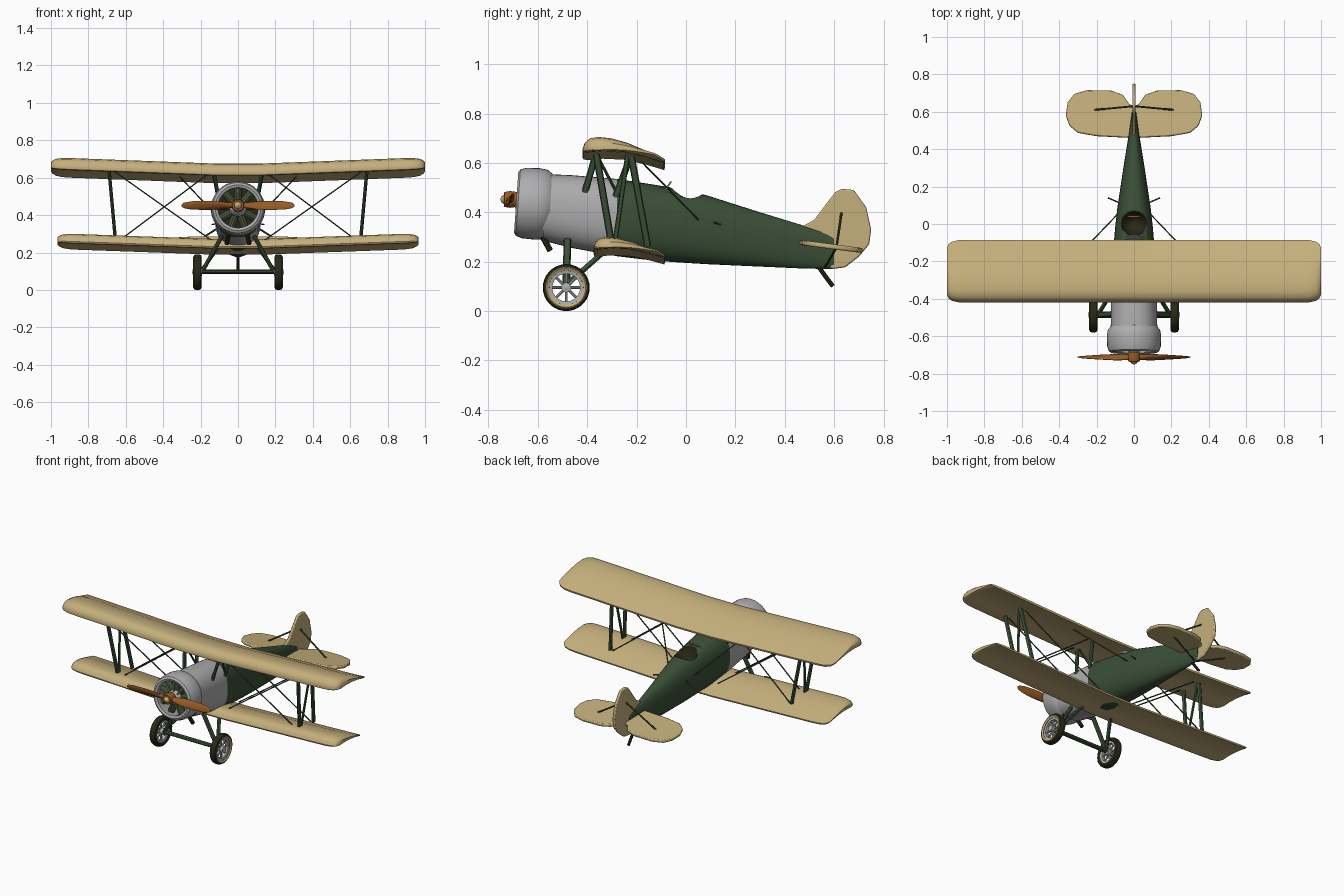
import bpy, bmesh, math
from mathutils import Vector

if "Cube" in bpy.data.objects:
    bpy.data.objects.remove(bpy.data.objects["Cube"])


def material(name, rgb):
    m = bpy.data.materials.new(name)
    m.diffuse_color = (*rgb, 1)
    m.use_nodes = True
    m.node_tree.nodes["Principled BSDF"].inputs["Base Color"].default_value = m.diffuse_color
    return m


TAN = material("tan fabric", (0.56, 0.43, 0.20))
GREEN = material("dark green", (0.042, 0.078, 0.038))
GRAY = material("light gray metal", (0.42, 0.42, 0.43))
WOOD = material("brown wood", (0.31, 0.105, 0.018))
DARK = material("dark olive rubber", (0.022, 0.021, 0.008))


def finish(name, bm, *mats, angle=40):
    """Turn a bmesh into a shaded object."""
    bmesh.ops.recalc_face_normals(bm, faces=bm.faces)
    me = bpy.data.meshes.new(name)
    bm.to_mesh(me)
    bm.free()
    ob = bpy.data.objects.new(name, me)
    bpy.context.collection.objects.link(ob)
    for m in mats:
        me.materials.append(m)
    bpy.ops.object.select_all(action='DESELECT')
    ob.select_set(True)
    bpy.context.view_layer.objects.active = ob
    bpy.ops.object.shade_smooth_by_angle(angle=math.radians(angle))
    return ob


def loft(name, rings, *mats, rule=None, closed=False):
    """Skin closed cross-sections; closed joins the last one to the first."""
    bm = bmesh.new()
    rows = [[bm.verts.new(p) for p in r] for r in rings]
    n = len(rows[0])
    pairs = list(zip(rows, rows[1:]))
    if closed:
        pairs.append((rows[-1], rows[0]))
    for a, b in pairs:
        for i in range(n):
            bm.faces.new((a[i], a[(i + 1) % n], b[(i + 1) % n], b[i]))
    if not closed:
        bm.faces.new(rows[0])
        bm.faces.new(rows[-1])
    if rule:
        for f in bm.faces:
            f.material_index = rule(f)
    return finish(name, bm, *mats)


def lathe(name, profile, loc, mat, axis='Y', steps=32, tilt=0.0):
    """Revolve a closed (radius, offset) profile around an axis."""
    rings = []
    for k in range(steps):
        a = 2 * math.pi * k / steps
        c, s = math.cos(a), math.sin(a)
        rings.append([(r * c, o, r * s) if axis == 'Y' else (o, r * c, r * s) for r, o in profile])
    ob = loft(name, rings, mat, closed=True)
    ob.location = loc
    ob.rotation_euler.x = tilt
    return ob


def rod(name, a, b, r, mat=GREEN, flat=1.0, sides=8):
    """Straight strut; flat widens it fore and aft."""
    a, b = Vector(a), Vector(b)
    d = (b - a).normalized()
    u = Vector((0, 1, 0)) - d * d.y
    if u.length < 0.1:
        u = Vector((1, 0, 0)) - d * d.x
    u.normalize()
    w = d.cross(u)
    ring = [u * (r * flat * math.cos(t)) + w * (r * math.sin(t))
            for t in (2 * math.pi * i / sides for i in range(sides))]
    return loft(name, [[a + p for p in ring], [b + p for p in ring]], mat)


def plate(name, outline, push, mat, bevel=0.006):
    """Extrude a flat outline symmetrically along push."""
    push = Vector(push) / 2
    ob = loft(name, [[Vector(p) - push for p in outline], [Vector(p) + push for p in outline]], mat)
    mod = ob.modifiers.new("rounded rim", 'BEVEL')
    mod.width, mod.segments, mod.limit_method = bevel, 2, 'ANGLE'
    return ob


# Fuselage: y, top, bottom, half width
STATIONS = [(-0.58, .555, .285, .125), (-0.46, .55, .255, .123), (-0.28, .535, .222, .122),
            (-0.13, .512, .204, .110), (-0.03, .495, .197, .102), (0.08, .47, .190, .090),
            (0.3, .40, .180, .057), (0.48, .345, .172, .028), (0.6, .31, .170, .012)]


def body_ring(y, top, bot, w, n=40):
    out = []
    for i in range(n):
        c, s = math.cos(2 * math.pi * i / n), math.sin(2 * math.pi * i / n)
        x = math.copysign(abs(c) ** 0.85, c) * w
        z = (top + bot) / 2 + math.copysign(abs(s) ** 0.85, s) * (top - bot) / 2
        out.append((x, y, z))
    return out


def body_colour(f):
    y = f.calc_center_median().y
    return 2 if y < -0.575 else 1 if y < -0.28 else 0


fuselage = loft("fuselage", [body_ring(*s) for s in STATIONS], GREEN, GRAY, DARK, rule=body_colour)

# Cockpit opening
bm = bmesh.new()
bmesh.ops.create_uvsphere(bm, u_segments=24, v_segments=14, radius=1)
for v in bm.verts:
    v.co = Vector((v.co.x * .078, v.co.y * .068 + .005, v.co.z * .115 + .515))
cutter = finish("cockpit_cutter", bm, DARK)
cutter.hide_render = True
cutter.hide_set(True)
cut = fuselage.modifiers.new("cockpit", 'BOOLEAN')
cut.object, cut.solver, cut.material_mode = cutter, 'EXACT', 'TRANSFER'

# Windscreen, seat back and headrest
arc = [math.pi * i / 10 for i in range(11)]
plate("windscreen", [(.055 * math.cos(t), -.095 + .035 * math.sin(t), .475 + .05 * math.sin(t)) for t in arc],
      (0, .006, -.004), GRAY, .002)
plate("seat_back", [(.042 * math.cos(t), .04, .40 + .05 * math.sin(t)) for t in arc], (0, .012, 0), WOOD, .003)

# Cowling, engine and crankcase
NOSE, TILT = (0, -.62, .435), -0.07
lathe("cowling", [(.108, -.062), (.122, -.068), (.135, -.06), (.143, -.035), (.145, .02), (.141, .05),
                  (.127, .07), (.115, .07), (.118, .0), (.108, -.045)], NOSE, GRAY, steps=40, tilt=TILT)
lathe("crankcase", [(0, -.075), (.022, -.072), (.045, -.045), (.05, .04), (0, .04)], NOSE, GRAY, tilt=TILT)
for k in range(9):
    a = 2 * math.pi * k / 9 + math.pi / 2
    dx, dz = math.cos(a), math.sin(a)
    p = lambda r, y=-.63: (r * dx, y, .436 + r * dz)
    rod("engine_cylinder", p(.04), p(.113), .021, GREEN, sides=12)
    rod("push_rod", p(.035, -.665), p(.105, -.66), .005, TAN)

# Propeller and hub
sections = [(0, .030, .030, 60), (.04, .036, .026, 50), (.1, .052, .020, 35), (.18, .054, .014, 25),
            (.25, .046, .010, 18), (.29, .030, .007, 14), (.302, .010, .004, 12)]
for sx in (1, -1):
    rings = []
    for x, chord, thick, twist in sections:
        t = math.radians(twist) * sx
        ring = []
        for i in range(12):
            a = 2 * math.pi * i / 12
            u, v = chord / 2 * math.cos(a), thick / 2 * math.sin(a)
            ring.append((sx * x, -.712 + u * math.sin(t) + v * math.cos(t),
                         .452 + u * math.cos(t) - v * math.sin(t)))
        rings.append(ring)
    loft("propeller_blade", rings, WOOD)
lathe("propeller_hub", [(0, -.026), (.03, -.024), (.034, .0), (.03, .028), (0, .028)], (0, -.712, .452), WOOD)
lathe("hub_cap", [(0, -.04), (.012, -.036), (.02, -.024), (.02, -.01), (0, -.01)], (0, -.712, .452), TAN)

# Wings: airfoil as chord fraction and height
AIRFOIL = [(0, .0), (.03, .028), (.09, .045), (.19, .051), (.35, .045), (.55, .026), (.78, -.008), (1, -.042),
           (.99, -.054), (.75, -.030), (.5, -.012), (.25, -.008), (.06, -.014), (.01, -.01)]


def wing(name, half, y0, y1, z, rise, thick):
    tip = [(half, .76, .45), (half - .008, .86, .66), (half - .025, .94, .85), (half - .06, .99, .97),
           (half - .11, 1, 1), (.13, 1, 1)]
    stations = [(-x, s, t) for x, s, t in tip] + [(x, s, t) for x, s, t in reversed(tip)]
    rings = []
    for x, s, t in stations:
        up = rise * max(0, abs(x) - .13) / (half - .13)
        mid = (y0 + y1) / 2
        rings.append([(x, mid + (u - .5) * (y1 - y0) * s, z + up + h * t * thick) for u, h in AIRFOIL])
    return loft(name, rings, TAN)


wing("upper_wing", 1.0, -.42, -.085, .625, .033, 1.0)
wing("lower_wing", .965, -.375, -.085, .232, .03, .8)

# Tail surfaces
half = [(.2, .47), (.3, .488), (.345, .525), (.365, .58), (.355, .65), (.32, .695), (.25, .715),
        (.12, .712), (.06, .69), (.025, .64)]
outline = [(0, .46)] + half + [(0, .63)] + [(-x, y) for x, y in reversed(half)]
plate("tailplane", [(x, y, .278 - .13 * (y - .46)) for x, y in outline], (0, .003, .02), TAN)
fin = [(.43, .32), (.52, .37), (.58, .45), (.605, .482), (.63, .495), (.68, .49), (.73, .42), (.75, .33),
       (.742, .27), (.70, .22), (.645, .177), (.59, .17)]
plate("fin_and_rudder", [(0, y, z) for y, z in fin], (.018, 0, 0), TAN)
rod("tail_skid", (0, .53, .19), (0, .565, .14), .009, DARK)
rod("tail_skid_foot", (0, .56, .147), (0, .595, .10), .009, DARK)

# Parts repeated on the left and right
for s in (1, -1):
    # tail braces
    rod("upper_tail_brace", (0, .63, .40), (s * .215, .61, .262), .005)
    rod("lower_tail_brace", (s * .215, .61, .258), (s * .01, .565, .18), .005)
    # interplane struts, front, rear and diagonal
    for name, ya, yb in (("front", -.365, -.30), ("rear", -.225, -.155), ("diagonal", -.235, -.29)):
        thin = .006 if name == "diagonal" else .009
        rod(name + "_wing_strut", (s * .69, ya, .645), (s * .655, yb, .262), thin, flat=1.6)
    # centre section struts
    rod("front_cabane_strut", (s * .13, -.365, .635), (s * .10, -.41, .48), .009, flat=1.5)
    rod("rear_cabane_strut", (s * .13, -.225, .625), (s * .10, -.29, .45), .009, flat=1.5)
    rod("diagonal_cabane_strut", (s * .13, -.36, .63), (s * .10, -.27, .46), .006)
    # crossed bracing wires
    for ya, yb in ((-.365, -.30), (-.225, -.16)):
        rod("flying_wire", (s * .67, ya, .64), (s * .12, yb, .25), .004, sides=6)
        rod("landing_wire", (s * .14, ya, .635), (s * .64, yb, .26), .004, sides=6)
    rod("aileron_cable", (s * .33, -.2, .625), (s * .09, .05, .37), .004, sides=6)
    rod("side_step", (s * .07, .11, .36), (s * .14, .14, .35), .004, sides=6)
    # undercarriage legs and exhaust
    rod("front_gear_leg", (s * .19, -.485, .10), (s * .085, -.48, .29), .011, flat=1.4)
    rod("rear_gear_leg", (s * .19, -.48, .11), (s * .085, -.31, .26), .010, flat=1.2)
    rod("exhaust_stub", (s * .05, -.58, .30), (s * .06, -.55, .245), .012, DARK)
    # wheel
    hub = Vector((s * .217, -.485, .095))
    lathe("tyre", [(.095, -.008), (.091, -.018), (.08, -.022), (.069, -.016), (.067, 0), (.069, .016),
                   (.08, .022), (.091, .018), (.095, .008)], hub, DARK, 'X', 36)
    lathe("sidewall", [(.069, .018), (.079, .0235), (.082, .0225), (.07, .013)] if s > 0 else
          [(.069, -.018), (.079, -.0235), (.082, -.0225), (.07, -.013)], hub, TAN, 'X', 36)
    lathe("wheel_rim", [(.07, -.015), (.07, .015), (.056, .012), (.056, -.012)], hub, GRAY, 'X', 36)
    lathe("wheel_hub", [(0, -.028), (.018, -.024), (.02, .024), (0, .028)], hub, GRAY, 'X', 16)
    for k in range(8):
        a = math.pi * k / 4
        rod("wheel_spoke", hub, hub + Vector((0, .06 * math.cos(a), .06 * math.sin(a))), .006, GRAY)

rod("axle", (-.2, -.485, .097), (.2, -.485, .097), .011, flat=1.5)
